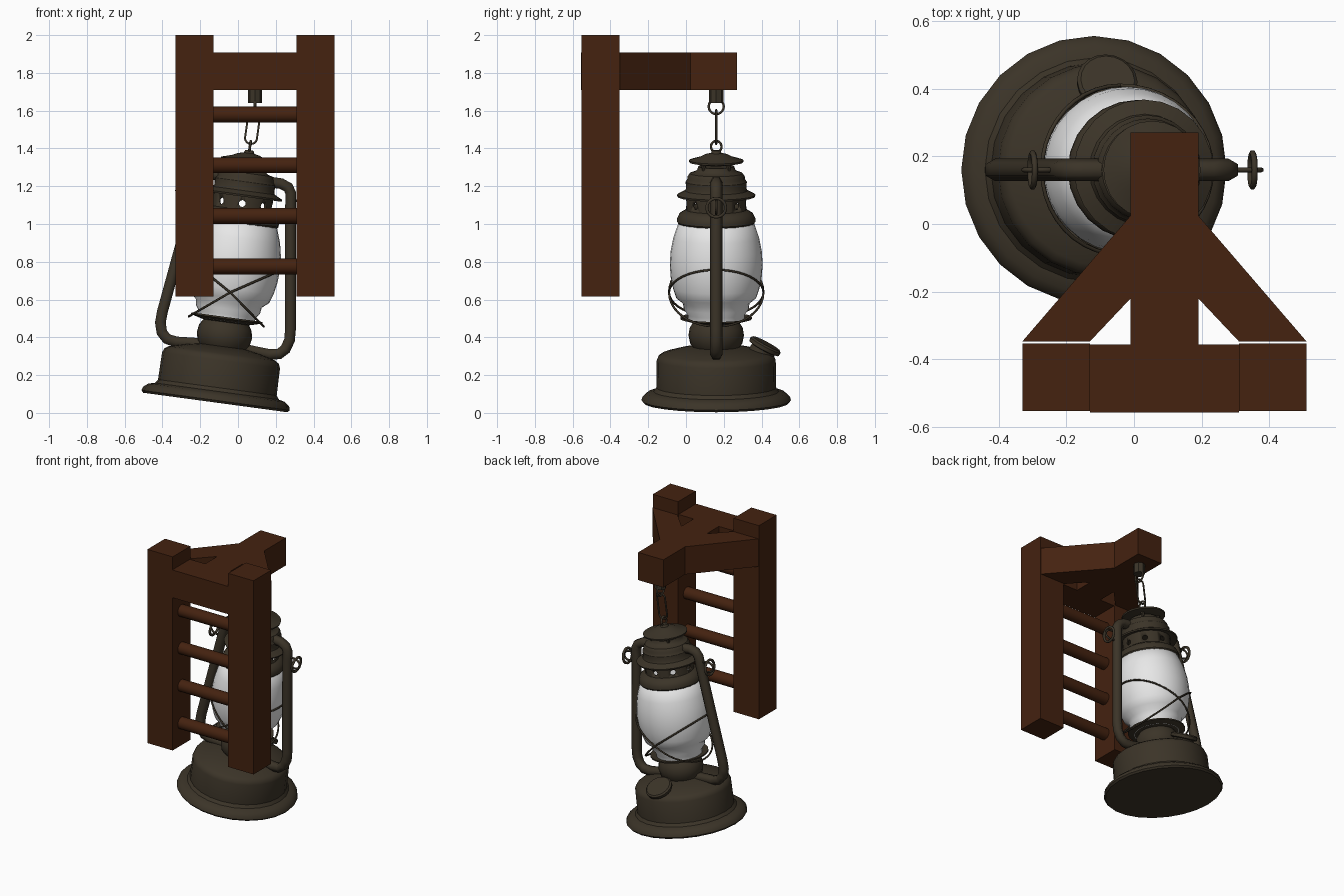
import bpy, bmesh, math
from mathutils import Matrix, Vector

cube = bpy.data.objects.get("Cube")
if cube:
    bpy.data.objects.remove(cube, do_unlink=True)


def material(name, rgb):
    m = bpy.data.materials.new(name)
    m.use_nodes = True
    m.diffuse_color = (*rgb, 1)
    m.node_tree.nodes["Principled BSDF"].inputs["Base Color"].default_value = (*rgb, 1)
    return m


WOOD = material("brown wood", (0.058, 0.016, 0.005))
METAL = material("dark bronze", (0.044, 0.034, 0.021))
GLASS = material("white glass", (0.8, 0.8, 0.8))

WORLD = Matrix.Identity(4)
# The lantern hangs slightly tilted: its parts are built upright, then placed by this
LANTERN = Matrix.Translation((-0.12, 0.16, 0.055)) @ Matrix.Rotation(math.radians(7.7), 4, 'Y')


def finish(bm, name, mat, matrix=WORLD, smooth=None):
    bmesh.ops.recalc_face_normals(bm, faces=bm.faces)
    mesh = bpy.data.meshes.new(name)
    bm.to_mesh(mesh)
    bm.free()
    mesh.materials.append(mat)
    ob = bpy.data.objects.new(name, mesh)
    bpy.context.collection.objects.link(ob)
    ob.matrix_world = matrix
    if smooth:
        select(ob)
        bpy.ops.object.shade_smooth_by_angle(angle=math.radians(smooth))
    return ob


def select(ob):
    bpy.ops.object.select_all(action='DESELECT')
    ob.select_set(True)
    bpy.context.view_layer.objects.active = ob


def prism(name, outline, z0, z1, mat=WOOD):
    bm = bmesh.new()
    face = bm.faces.new([bm.verts.new((x, y, z0)) for x, y in outline])
    top = bmesh.ops.extrude_face_region(bm, geom=[face])["geom"]
    verts = [g for g in top if isinstance(g, bmesh.types.BMVert)]
    bmesh.ops.translate(bm, verts=verts, vec=(0, 0, z1 - z0))
    return finish(bm, name, mat)


def box(name, x0, x1, y0, y1, z0, z1):
    return prism(name, [(x0, y0), (x1, y0), (x1, y1), (x0, y1)], z0, z1)


def rod(name, a, b, radius, mat, matrix=WORLD, sides=16):
    a, b = Vector(a), Vector(b)
    turn = (b - a).to_track_quat('Z', 'Y').to_matrix().to_4x4()
    bm = bmesh.new()
    bmesh.ops.create_cone(bm, cap_ends=True, segments=sides, radius1=radius, radius2=radius,
                          depth=(b - a).length, matrix=Matrix.Translation((a + b) / 2) @ turn)
    return finish(bm, name, mat, matrix, 40)


def lathe(name, profile, mat, matrix=LANTERN, closed=False, sides=24, smooth=35):
    bm = bmesh.new()
    pts = [bm.verts.new((r, 0, z)) for r, z in profile]
    pairs = list(zip(pts, pts[1:]))
    if closed:
        pairs.append((pts[-1], pts[0]))
    edges = [bm.edges.new(p) for p in pairs]
    bmesh.ops.spin(bm, geom=pts + edges, cent=(0, 0, 0), axis=(0, 0, 1),
                   angle=math.tau, steps=sides, use_duplicate=False)
    bmesh.ops.remove_doubles(bm, verts=bm.verts, dist=0.0005)
    return finish(bm, name, mat, matrix, smooth)


def tube(name, points, radius, matrix=LANTERN, cyclic=False, res=1):
    cu = bpy.data.curves.new(name, 'CURVE')
    cu.dimensions = '3D'
    cu.bevel_depth, cu.bevel_resolution, cu.use_fill_caps = radius, res, True
    sp = cu.splines.new('POLY')
    sp.points.add(len(points) - 1)
    for p, co in zip(sp.points, points):
        p.co = (*co, 1)
    sp.use_cyclic_u = cyclic
    cu.materials.append(METAL)
    ob = bpy.data.objects.new(name, cu)
    bpy.context.collection.objects.link(ob)
    ob.matrix_world = matrix
    select(ob)
    bpy.ops.object.convert(target='MESH')
    return ob


def loop(name, centre, ru, rv, wire, matrix, plane='YZ'):
    pts = []
    for i in range(20):
        u, v = ru * math.cos(math.tau * i / 20), rv * math.sin(math.tau * i / 20)
        pts.append(Vector(centre) + Vector((0, u, v) if plane == 'YZ' else (u, 0, v)))
    return tube(name, pts, wire, matrix, True)


# Wooden ladder stand
MID = 0.09
SIDES = (("right", -1), ("left", 1))
for label, s in SIDES:
    xs = sorted((MID + s * 0.22, MID + s * 0.42))
    box(label + "_post", *xs, -0.553, -0.353, 0.615, 2.0)
    brace = [(0.42, -0.347), (0.22, -0.347), (0.1, -0.22), (0.1, 0.025)]
    prism(label + "_brace", [(MID + s * x, y) for x, y in brace], 1.71, 1.908)
box("crossbeam", MID - 0.22, MID + 0.22, -0.557, -0.357, 1.71, 1.908)
box("hanging_arm", MID - 0.1, MID + 0.1, -0.357, 0.27, 1.71, 1.908)
for i in range(4):
    z = 0.775 + i * 0.268
    rod(f"rung_{i + 1}", (MID - 0.23, -0.453, z), (MID + 0.23, -0.453, z), 0.042, WOOD)

# Hook and chain
rod("hook_block", (MID, 0.16, 1.64), (MID, 0.16, 1.715), 0.038, METAL, sides=8)
loop("hook_ring", (MID, 0.16, 1.622), 0.04, 0.04, 0.007, WORLD)
link_place = Matrix.Translation((0.077, 0.16, 1.513)) @ Matrix.Rotation(math.radians(8), 4, 'Y')
link = []
for i in range(16):
    a = math.tau * (i + 0.5) / 16
    link.append((0.032 * math.cos(a), 0, 0.032 * math.sin(a) + math.copysign(0.058, math.sin(a))))
tube("chain_link", link, 0.006, link_place, True)
loop("lantern_ring", (0, 0, 1.367), 0.028, 0.03, 0.007, LANTERN)

# Lantern base, burner and glass
lathe("fuel_tank", [(0, 0), (0.386, 0), (0.396, 0.012), (0.39, 0.032), (0.365, 0.052), (0.332, 0.06),
                    (0.317, 0.08), (0.315, 0.225), (0.306, 0.248), (0.285, 0.262), (0.2, 0.285),
                    (0.12, 0.3), (0, 0.3)], METAL)
lathe("burner", [(0, 0.28), (0.115, 0.285), (0.138, 0.315), (0.147, 0.36), (0.14, 0.4),
                 (0.12, 0.432), (0, 0.432)], METAL)
lathe("burner_plate", [(0, 0.428), (0.12, 0.428), (0.19, 0.447), (0.19, 0.456), (0.12, 0.442),
                       (0, 0.442)], METAL)
lathe("glass_globe", [(0, 0.435), (0.148, 0.435), (0.152, 0.47), (0.172, 0.5), (0.176, 0.53),
                      (0.212, 0.56), (0.229, 0.61), (0.241, 0.67), (0.246, 0.74), (0.241, 0.81),
                      (0.227, 0.88), (0.2, 0.96), (0.15, 0.985), (0, 0.985)], GLASS, sides=32, smooth=50)

# Collar with vent holes
lathe("globe_collar", [(0.196, 0.95), (0.207, 0.965), (0.207, 0.985), (0.195, 1.01), (0.162, 1.03),
                       (0.15, 1.03), (0.18, 1.0), (0.185, 0.95)], METAL, closed=True)
band = lathe("vent_band", [(0.16, 1.02), (0.16, 1.125), (0.15, 1.125), (0.15, 1.02)], METAL, closed=True)
for i in range(4):
    a = math.tau * i / 8
    d = Vector((math.cos(a), math.sin(a), 0)) * 0.3
    up = Vector((0, 0, 1.063))
    cutter = rod("vent_cutter", up - d, up + d, 0.018, METAL, LANTERN, 12)
    cutter.hide_render = True
    select(band)
    mod = band.modifiers.new("vent", 'BOOLEAN')
    mod.operation, mod.object, mod.solver = 'DIFFERENCE', cutter, 'EXACT'
    bpy.ops.object.modifier_apply(modifier="vent")
    bpy.data.objects.remove(cutter, do_unlink=True)

# Hood, chimney posts and cap
lathe("hood", [(0, 1.112), (0.165, 1.112), (0.205, 1.1), (0.208, 1.11), (0.165, 1.132), (0.16, 1.145),
               (0.162, 1.18), (0.152, 1.195), (0.152, 1.207), (0.14, 1.225), (0.115, 1.232),
               (0.1, 1.245), (0.095, 1.262), (0, 1.262)], METAL)
for i in range(4):
    a = math.tau * (i + 0.5) / 4
    x, y = 0.1 * math.cos(a), 0.1 * math.sin(a)
    rod(f"chimney_post_{i + 1}", (x * 0.9, y * 0.9, 1.25), (x, y, 1.3), 0.012, METAL, LANTERN, 8)
lathe("chimney_cap", [(0, 1.282), (0.1, 1.275), (0.143, 1.284), (0.145, 1.294), (0.085, 1.312), (0.06, 1.325),
                      (0.028, 1.332), (0.022, 1.347), (0, 1.35)], METAL)

# Filler cap at the back of the tank
filler = LANTERN @ Matrix.Translation((0, 0.25, 0.285)) @ Matrix.Rotation(math.radians(-28), 4, 'X')
lathe("filler_cap", [(0, -0.06), (0.068, -0.06), (0.068, 0), (0.088, 0.005), (0.09, 0.025),
                     (0.08, 0.034), (0, 0.036)], METAL, filler, sides=20)

# Side tubes with bail eyelets and rings
path = [(0.12, 1.195), (0.19, 1.195), (0.23, 1.18), (0.248, 1.15), (0.256, 1.08), (0.342, 0.44),
        (0.345, 0.38), (0.33, 0.33), (0.3, 0.3), (0.25, 0.29), (0.1, 0.3)]
for label, s in SIDES:
    tube(label + "_side_tube", [(s * x, 0, z) for x, z in path], 0.033)
    loop(label + "_eyelet", (s * 0.305, 0, 1.085), 0.05, 0.035, 0.007, LANTERN, 'XZ')
    loop(label + "_bail_ring", (s * 0.328, 0, 1.085), 0.05, 0.05, 0.009, LANTERN)

# Crossed guard wires around the globe
for label, s in SIDES:
    wire = []
    for i in range(40):
        c, d = math.cos(math.tau * i / 40), math.sin(math.tau * i / 40)
        reach = 0.254 if c > 0 else 0.2
        wire.append((s * reach * c, 0.25 * d, 0.588 + 0.155 * c))
    tube(label + "_guard_wire", wire, 0.006, LANTERN, True)
